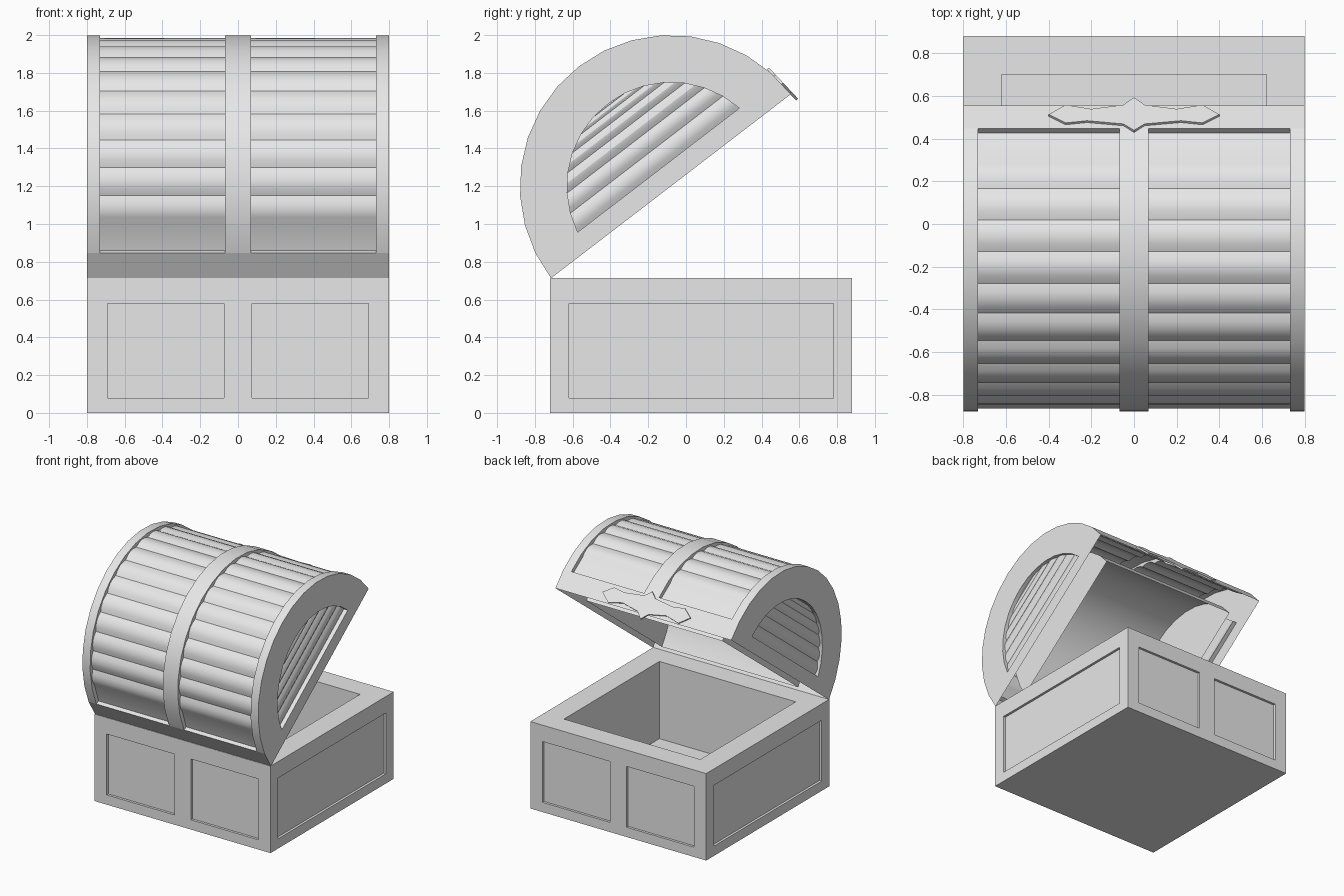
import bpy, bmesh, math
from mathutils import Vector

if "Cube" in bpy.data.objects:
    bpy.data.objects.remove(bpy.data.objects["Cube"])

R, N = 0.8, 16                      # lid radius and arch sides
STEP = math.pi / N
TILT = math.radians(37.5)
grey = bpy.data.materials.new("plain grey")
grey.diffuse_color = (0.8, 0.8, 0.8, 1)
grey.use_nodes = True
grey.node_tree.nodes["Principled BSDF"].inputs["Base Color"].default_value = grey.diffuse_color


def make(name, bm):
    bmesh.ops.recalc_face_normals(bm, faces=bm.faces)
    me = bpy.data.meshes.new(name)
    bm.to_mesh(me)
    bm.free()
    ob = bpy.data.objects.new(name, me)
    me.materials.append(grey)
    bpy.context.collection.objects.link(ob)
    return ob


def loft(name, rings):
    """Closed solid through a list of equal rings of points."""
    bm = bmesh.new()
    vs = [[bm.verts.new(p) for p in ring] for ring in rings]
    n = len(vs[0])
    for a, b in zip(vs, vs[1:]):
        for i in range(n):
            j = (i + 1) % n
            bm.faces.new((a[i], a[j], b[j], b[i]))
    bm.faces.new(vs[0])
    bm.faces.new(vs[-1])
    return make(name, bm)


def prism(name, pts, x0, x1):
    return loft(name, [[(x, u, v) for u, v in pts] for x in (x0, x1)])


def box(name, x0, x1, y0, y1, z0, z1):
    return prism(name, [(y0, z0), (y1, z0), (y1, z1), (y0, z1)], x0, x1)


def cut(ob, cutter):
    cutter.hide_render = True
    m = ob.modifiers.new("cut", 'BOOLEAN')
    m.operation, m.solver, m.object = 'DIFFERENCE', 'EXACT', cutter
    bpy.context.view_layer.objects.active = ob
    bpy.ops.object.modifier_apply(modifier=m.name)
    bpy.data.objects.remove(cutter)


def polar(r, a):
    return (r * math.cos(a), r * math.sin(a))


def arc(r):
    return [polar(r, i * STEP) for i in range(N + 1)]


# chest base: hollow box with inset panels on all four sides
base = box("chest_base", -0.8, 0.8, -0.72, 0.88, 0, 0.715)
cut(base, box("cutter", -0.62, 0.62, -0.54, 0.70, 0.08, 1))
D = 0.02
for s in (-1, 1):
    xs = sorted((s * (0.8 - D), s * 0.9))
    cut(base, box("cutter", *xs, -0.62, 0.78, 0.08, 0.58))
    xp = sorted((s * 0.075, s * 0.69))
    cut(base, box("cutter", *xp, -0.9, -0.72 + D, 0.08, 0.58))
    cut(base, box("cutter", *xp, 0.88 - D, 1.0, 0.08, 0.58))

# lid: half cylinder, hollowed, built flat and tilted open afterwards
lid = prism("chest_lid", arc(R), -0.8, 0.8)
inner = arc(0.62)
cut(lid, prism("cutter", inner + [(-0.62, -0.1), (0.62, -0.1)], -0.62, 0.62))

# rounded planks between the bands, with one flat board at each end
SUB = 4
wave = [polar(0.768, STEP)]
for k in range(2, N - 2):
    for j in range(SUB):
        t = j / SUB
        wave.append(polar(0.764 + 0.020 * math.sin(math.pi * t), (k + t) * STEP))
wave += [polar(0.764, (N - 2) * STEP), polar(0.768, (N - 1) * STEP)]
outer = [polar(0.95, i * STEP) for i in range(N - 1, 0, -1)]
for x0, x1 in ((-0.73, -0.068), (0.068, 0.73)):
    cut(lid, prism("cutter", wave + outer, x0, x1))

# arched end panels with rounded planks
RA = 0.55
for s in (-1, 1):
    rings = []
    for k in range(1, N // 2):
        u0, v0 = polar(RA, k * STEP)
        u1, v1 = polar(RA, (k + 1) * STEP)
        last = k == N // 2 - 1
        for j in range(SUB):
            t = j / SUB
            u, v = u0 + (u1 - u0) * t, v0 + (v1 - v0) * t
            x = s * (0.765 + min(0.016, 0.2 * (v1 - v0)) * math.sin(math.pi * t))
            rings.append([(x, -u, v), (x, u, v), (s * 0.9, u, v), (s * 0.9, -u, v)])
    cut(lid, loft("cutter", rings))

# clasp plate on the lid's front rim
half = [(0, -0.044), (0.05, 0.007), (0.20, 0.036), (0.32, 0.007), (0.40, 0.073),
        (0.32, 0.131), (0.22, 0.116), (0.05, 0.138), (0, 0.182)]
outline = half + [(-x, s) for x, s in half[-2:0:-1]]
d = Vector((0, -math.sin(STEP / 2), math.cos(STEP / 2)))
n = Vector((0, math.cos(STEP / 2), math.sin(STEP / 2)))
start = Vector((0, R, 0))
clasp = loft("clasp_plate", [[start + Vector((x, 0, 0)) + d * s + n * h
                              for x, s in outline] for h in (-0.002, 0.012)])

# smooth the curved lid, keep the straight rim boards flat
bpy.ops.object.select_all(action='DESELECT')
lid.select_set(True)
bpy.context.view_layer.objects.active = lid
bpy.ops.object.shade_smooth_by_angle(angle=math.radians(25))
for p in lid.data.polygons:
    c = p.center
    if c.z < R * math.sin(STEP) and abs(c.y) > 0.7:
        p.use_smooth = False

# swing lid open about the rear top edge
for ob in (lid, clasp):
    ob.rotation_euler = (TILT, 0, 0)
    ob.location = (0, -0.08, 1.2)
